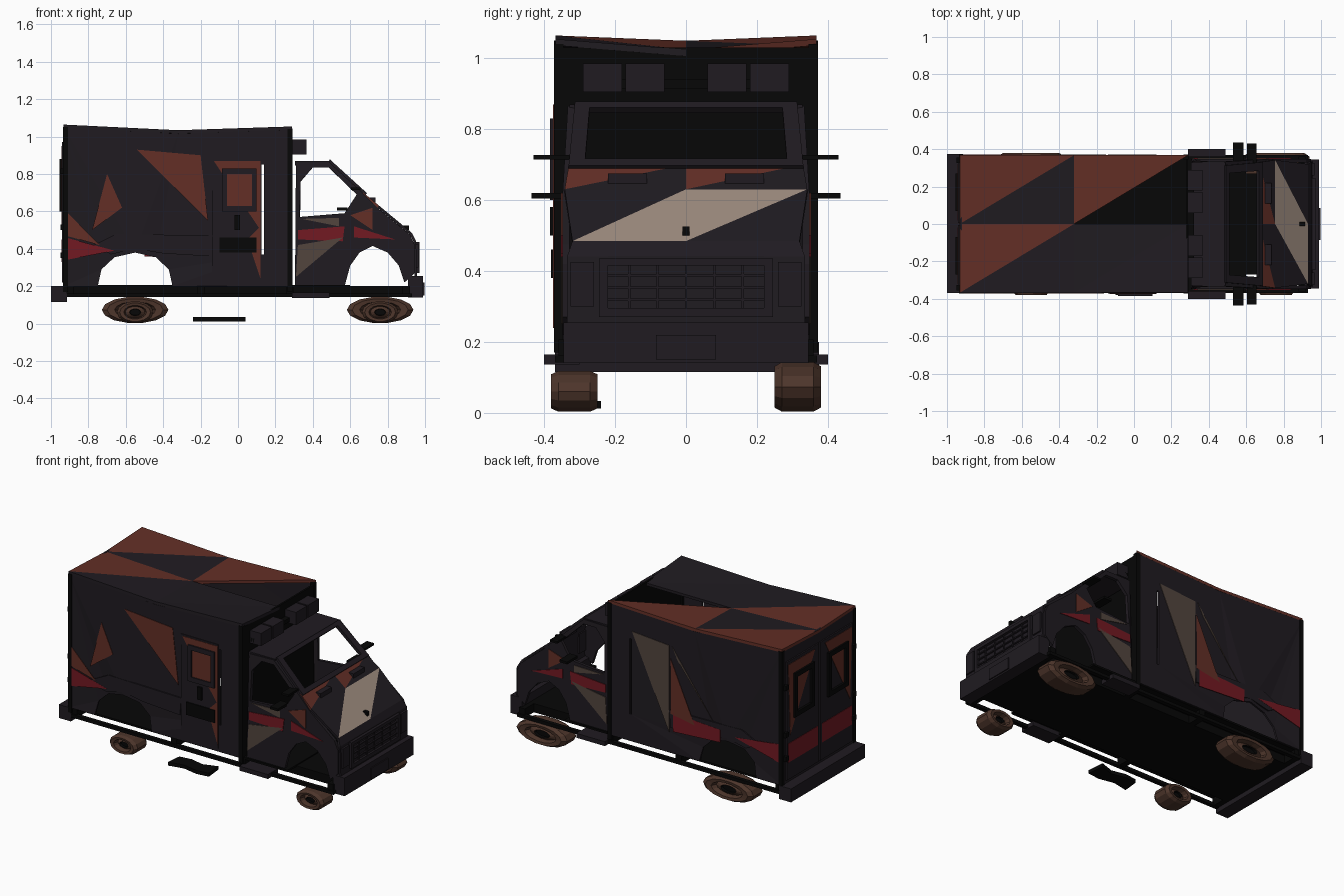
import bpy, bmesh, math
from mathutils import Matrix

if "Cube" in bpy.data.objects:
    bpy.data.objects.remove(bpy.data.objects["Cube"])

COL = {"dark": (0.014, 0.011, 0.015), "rust": (0.125, 0.028, 0.019), "tan": (0.34, 0.26, 0.21),
       "red": (0.17, 0.01, 0.016), "black": (0.002, 0.002, 0.002), "tyre": (0.075, 0.036, 0.024),
       "dull": (0.085, 0.06, 0.048)}
MAT = {}
for k, c in COL.items():
    MAT[k] = bpy.data.materials.new(k)
    MAT[k].diffuse_color = (*c, 1)


def finish(bm, name, cols, thick=0):
    me = bpy.data.meshes.new(name)
    bm.to_mesh(me)
    bm.free()
    ob = bpy.data.objects.new(name, me)
    bpy.context.collection.objects.link(ob)
    for c in cols:
        me.materials.append(MAT[c])
    if thick:
        m = ob.modifiers.new("thickness", "SOLIDIFY")
        m.thickness, m.offset = thick, 0
    return ob


def box(name, x, y, z, col="dark"):
    bm = bmesh.new()
    s = [b - a for a, b in (x, y, z)]
    c = [(a + b) / 2 for a, b in (x, y, z)]
    bmesh.ops.create_cube(bm, size=1, matrix=Matrix.Translation(c) @ Matrix.Diagonal((*s, 1)))
    return finish(bm, name, [col])


def pair(name, x, y, z, col="dark"):
    for s, n in ((-1, "right"), (1, "left")):
        box(f"{name}_{n}", x, sorted((s * y[0], s * y[1])), z, col)


def plate(name, loops, place, col="dark", thick=0.012):
    """Flat sheet from an outline plus hole outlines, put in space by place(u, v)."""
    bm = bmesh.new()
    for loop in loops:
        vs = [bm.verts.new(place(u, v)) for u, v in loop]
        for i, v in enumerate(vs):
            bm.edges.new((v, vs[i - 1]))
    bmesh.ops.triangle_fill(bm, edges=bm.edges[:], use_beauty=True)
    bmesh.ops.recalc_face_normals(bm, faces=bm.faces[:])
    return finish(bm, name, [col], thick)


def rect(a, b, c, d):
    return [(a, c), (b, c), (b, d), (a, d)]


def side(y):
    return lambda u, v: (u, y, v)


def sheet(name, pts, faces, thick):
    """Crumpled sheet: faces are (index tuple, colour)."""
    bm = bmesh.new()
    vs = [bm.verts.new(p) for p in pts]
    cols = list(COL)
    for idx, c in faces:
        bm.faces.new([vs[i] for i in idx]).material_index = cols.index(c)
    bmesh.ops.recalc_face_normals(bm, faces=bm.faces[:])
    return finish(bm, name, cols, thick)


# floor, chassis, side rails, bumpers, steps
box("floor", (-0.93, 0.6), (-0.36, 0.36), (0.195, 0.207), "black")
box("chassis", (-0.93, 0.93), (-0.27, 0.27), (0.145, 0.2), "black")
pair("side_rail", (-0.93, 0.93), (0.345, 0.37), (0.142, 0.162), "black")
for i, x in enumerate((-0.9, -0.2, 0.28, 0.9)):
    box(f"cross_member_{i}", (x - 0.02, x + 0.02), (-0.36, 0.36), (0.145, 0.2), "black")
box("rear_bumper", (-1.0, -0.915), (-0.37, 0.375), (0.115, 0.2))
box("front_bumper", (0.91, 0.99), (-0.345, 0.345), (0.14, 0.255))
box("number_plate", (0.985, 0.997), (-0.085, 0.085), (0.15, 0.22))
pair("cab_step", (0.29, 0.49), (0.3, 0.4), (0.137, 0.165))

# patient box and cab sides, with wheel arches and the open gap beside the door
body = [(-0.93, 0.2), (-0.75, 0.2), (-0.73, 0.29), (-0.66, 0.355), (-0.55, 0.38), (-0.44, 0.355),
        (-0.37, 0.29), (-0.35, 0.2), (0.285, 0.2), (0.285, 1.04), (-0.32, 1.015), (-0.93, 1.05)]
cab = [(0.305, 0.2), (0.57, 0.2), (0.60, 0.31), (0.65, 0.38), (0.72, 0.415), (0.80, 0.38), (0.86, 0.31),
       (0.89, 0.22), (0.945, 0.27), (0.945, 0.42), (0.92, 0.475), (0.75, 0.615), (0.67, 0.695),
       (0.485, 0.865), (0.31, 0.86)]
cab_window = [(0.33, 0.57), (0.335, 0.76), (0.40, 0.835), (0.485, 0.835), (0.635, 0.69), (0.57, 0.59)]
right_paint = [("rust", [(-0.54, 0.93), (-0.2, 0.9), (-0.16, 0.55)]),
               ("rust", [(-0.70, 0.80), (-0.62, 0.62), (-0.78, 0.5)]),
               ("red", [(-0.92, 0.46), (-0.66, 0.39), (-0.92, 0.34)]),
               ("rust", [(-0.92, 0.60), (-0.74, 0.42), (-0.92, 0.47)])]
left_paint = [("dull", [(0.12, 0.9), (-0.14, 0.88), (-0.14, 0.33)]),
              ("dull", [(-0.16, 0.88), (-0.2, 0.8), (-0.45, 0.48)]),
              ("rust", [(-0.15, 0.8), (-0.15, 0.45), (-0.32, 0.42)]),
              ("red", [(-0.17, 0.46), (-0.5, 0.44), (-0.5, 0.36), (-0.17, 0.34)]),
              ("red", [(-0.92, 0.46), (-0.6, 0.42), (-0.92, 0.34)])]
cab_paint = [("dull", [(0.32, 0.42), (0.56, 0.46), (0.31, 0.25)]),
             ("red", [(0.32, 0.5), (0.57, 0.52), (0.56, 0.44), (0.32, 0.45)]),
             ("dull", [(0.34, 0.56), (0.54, 0.565), (0.54, 0.52)]),
             ("rust", [(0.60, 0.58), (0.72, 0.62), (0.72, 0.5)]),
             ("red", [(0.62, 0.52), (0.84, 0.45), (0.62, 0.46)])]
for s, n, paint in ((-1, "right", right_paint), (1, "left", left_paint)):
    def wall(u, v, s=s):
        dent = 0.012 if v < 0.36 and abs(u + 0.55) < 0.19 else 0
        return (u, s * (0.362 - dent), v)
    plate(f"box_side_{n}", [body, rect(0.125, 0.138, 0.37, 0.85)], wall)
    cabwall = lambda u, v, s=s: (u, s * (0.338 - max(0, v - 0.62) * 0.06), v)
    plate(f"cab_side_{n}", [cab, cab_window], cabwall, thick=0.02)
    for i, (c, p) in enumerate(paint):
        plate(f"box_paint_{n}_{i}", [p], side(s * 0.3695), c, 0.003)
    for i, (c, p) in enumerate(cab_paint):
        plate(f"cab_paint_{n}_{i}", [p], side(s * 0.35), c, 0.004)
    # bent lower trim
    plate(f"lower_trim_{n}", [[(-0.77, 0.42), (-0.65, 0.48), (-0.14, 0.47), (-0.15, 0.36), (-0.4, 0.375),
                              (-0.55, 0.4), (-0.68, 0.37)]], side(s * 0.366), "dark", 0.008)
# side door with window frame, handle and vent, on the right only
plate("side_door", [rect(-0.14, 0.12, 0.22, 0.88)], side(-0.368), "dark", 0.008)
plate("door_rust_top", [[(-0.13, 0.87), (0.12, 0.87), (0.12, 0.5)]], side(-0.3735), "rust", 0.003)
plate("door_rust_low", [[(0.05, 0.45), (0.12, 0.52), (0.12, 0.24)]], side(-0.3735), "rust", 0.003)
plate("door_window", [rect(-0.06, 0.075, 0.63, 0.8)], side(-0.375), "rust", 0.004)
plate("door_window_frame", [rect(-0.085, 0.1, 0.6, 0.83), rect(-0.06, 0.075, 0.63, 0.8)],
      side(-0.376), "dark", 0.016)
box("door_handle", (-0.02, 0.01), (-0.384, -0.37), (0.5, 0.58), "black")
box("side_vent", (-0.1, 0.1), (-0.38, -0.37), (0.38, 0.46), "black")
pair("rear_post", (-0.935, -0.91), (0.345, 0.372), (0.17, 1.05), "black")
pair("front_post", (0.265, 0.292), (0.345, 0.372), (0.17, 1.04), "black")
pair("mirror", (0.605, 0.655), (0.325, 0.43), (0.714, 0.727), "black")
pair("mirror_arm", (0.53, 0.585), (0.33, 0.435), (0.605, 0.62), "black")

# box front and rear walls
plate("box_front", [rect(-0.365, 0.365, 0.2, 1.03)], lambda u, v: (0.283, u, v), "black")
plate("box_rear", [rect(-0.365, 0.365, 0.2, 1.05)], lambda u, v: (-0.925, u, v))
pair("rear_door", (-0.94, -0.925), (0.006, 0.33), (0.22, 0.97))
pair("rear_stripe", (-0.943, -0.93), (0.02, 0.32), (0.33, 0.45), "red")
for s, n in ((-1, "right"), (1, "left")):
    plate(f"rear_window_frame_{n}", [rect(0.07, 0.27, 0.6, 0.88), rect(0.1, 0.24, 0.63, 0.85)],
          lambda u, v, s=s: (-0.945, s * u, v), "black", 0.02)
    plate(f"rear_paint_{n}", [[(0.05, 0.95), (0.32, 0.95), (0.3, 0.5)]],
          lambda u, v, s=s: (-0.942, s * u, v), "rust", 0.003)
    for j, z in enumerate((0.35, 0.5, 0.8)):
        box(f"rear_hinge_{n}_{j}", (-0.95, -0.92), sorted((s * 0.325, s * 0.355)), (z, z + 0.03), "black")

# sagging roof with one torn-out triangle
zs = [[1.055, 1.025, 1.045], [1.04, 1.015, 1.015], [1.055, 1.025, 1.045]]
pts = [(-0.932 + 0.611 * i, -0.368 + 0.368 * j, zs[j][i]) for j in range(3) for i in range(3)]
sheet("box_roof", pts, [((0, 4, 3), "rust"), ((0, 1, 4), "dark"), ((1, 5, 4), "dark"), ((1, 2, 5), "dark"),
                        ((3, 7, 6), "rust"), ((3, 4, 7), "dark"), ((4, 8, 7), "rust")], 0.018)
for i, (a, b) in enumerate(((0.06, 0.17), (0.18, 0.29))):
    pair(f"roof_light_{i}", (0.285, 0.365), (a, b), (0.905, 0.985))
box("roof_light_bar", (0.285, 0.32), (-0.29, 0.29), (0.915, 0.94), "black")

# cab roof, windscreen frame, bonnet and nose
box("cab_roof", (0.305, 0.49), (-0.328, 0.328), (0.845, 0.87))
plate("windscreen_frame", [rect(-0.33, 0.33, 0.69, 0.87), rect(-0.285, 0.285, 0.71, 0.853)],
      lambda u, v: (0.672 - (v - 0.7) * 1.1, u * (1 - 0.3 * (v - 0.7)), v), "dark", 0.02)
rows = [(0.665, 0.695, 0.33), (0.75, 0.625, 0.342), (0.925, 0.48, 0.32), (0.945, 0.44, 0.335),
        (0.95, 0.25, 0.335)]
pts = [(x, y, z) for x, z, w in rows for y in (-w, 0, w)]
tints = [("rust", "dark", "rust", "dark"), ("dark", "tan", "tan", "dark"), ("dark",) * 4, ("dark",) * 4]
faces = []
for r, t in enumerate(tints):
    for k in (0, 1):
        a, b, d, e = 3 * r + k, 3 * r + k + 1, 3 * r + k + 3, 3 * r + k + 4
        faces += [((a, b, d), t[2 * k]), ((b, e, d), t[2 * k + 1])]
sheet("bonnet_and_nose", pts, faces, 0.014)
pair("bonnet_vent", (0.69, 0.735), (0.11, 0.22), (0.645, 0.675))
box("bonnet_latch", (0.885, 0.915), (-0.01, 0.01), (0.5, 0.525), "black")
plate("grille_frame", [rect(-0.245, 0.245, 0.27, 0.435), rect(-0.22, 0.22, 0.295, 0.415)],
      lambda u, v: (0.957, u, v), "dark", 0.025)
for i in range(3):
    box(f"grille_bar_{i}", (0.95, 0.964), (-0.22, 0.22), (0.315 + i * 0.035, 0.322 + i * 0.035))
for i in range(5):
    y = -0.16 + i * 0.08
    box(f"grille_upright_{i}", (0.95, 0.962), (y - 0.003, y + 0.003), (0.295, 0.415))
pair("headlight", (0.93, 0.965), (0.26, 0.325), (0.3, 0.425))

# flattened wheels, lathed; the right-hand ones are burnt down smaller
prof = [(0, 0.03), (0.05, 0.03), (0.055, 0.045), (0.095, 0.03), (0.11, 0.062), (0.15, 0.065), (0.178, 0.045)]
prof += [(r, -y) for r, y in reversed(prof)]
for x, n in ((-0.55, "rear"), (0.76, "front")):
    for s, m, sx, sz in ((-1, "right", 0.55, 0.33), (1, "left", 1, 0.4)):
        bm = bmesh.new()
        vs = [bm.verts.new((r, y, 0)) for r, y in prof]
        es = [bm.edges.new(p) for p in zip(vs, vs[1:])]
        bmesh.ops.spin(bm, geom=vs + es, cent=(0, 0, 0), axis=(0, 1, 0), angle=math.tau, steps=14)
        bmesh.ops.remove_doubles(bm, verts=bm.verts[:], dist=0.0005)
        bmesh.ops.recalc_face_normals(bm, faces=bm.faces[:])
        for f in bm.faces:
            c = f.calc_center_median()
            f.material_index = int(math.hypot(c.x, c.z) < 0.06)
        ob = finish(bm, f"{n}_wheel_{m}", ["tyre", "black"])
        ob.location, ob.scale = (x, s * 0.315, 0.178 * sz + 0.002), (sx, 1, sz)

# fallen scrap piece under the body
plate("fallen_scrap", [[(-0.24, -0.36), (-0.14, -0.34), (-0.04, -0.36), (0.04, -0.35), (0.03, -0.24),
                        (-0.06, -0.27), (-0.15, -0.25), (-0.23, -0.26)]], lambda u, v: (u, v, 0.023), "black", 0.022)

for m in bpy.data.materials:
    if m.users and not m.is_grease_pencil:
        m.use_nodes = True
        m.node_tree.nodes["Principled BSDF"].inputs["Base Color"].default_value = m.diffuse_color
